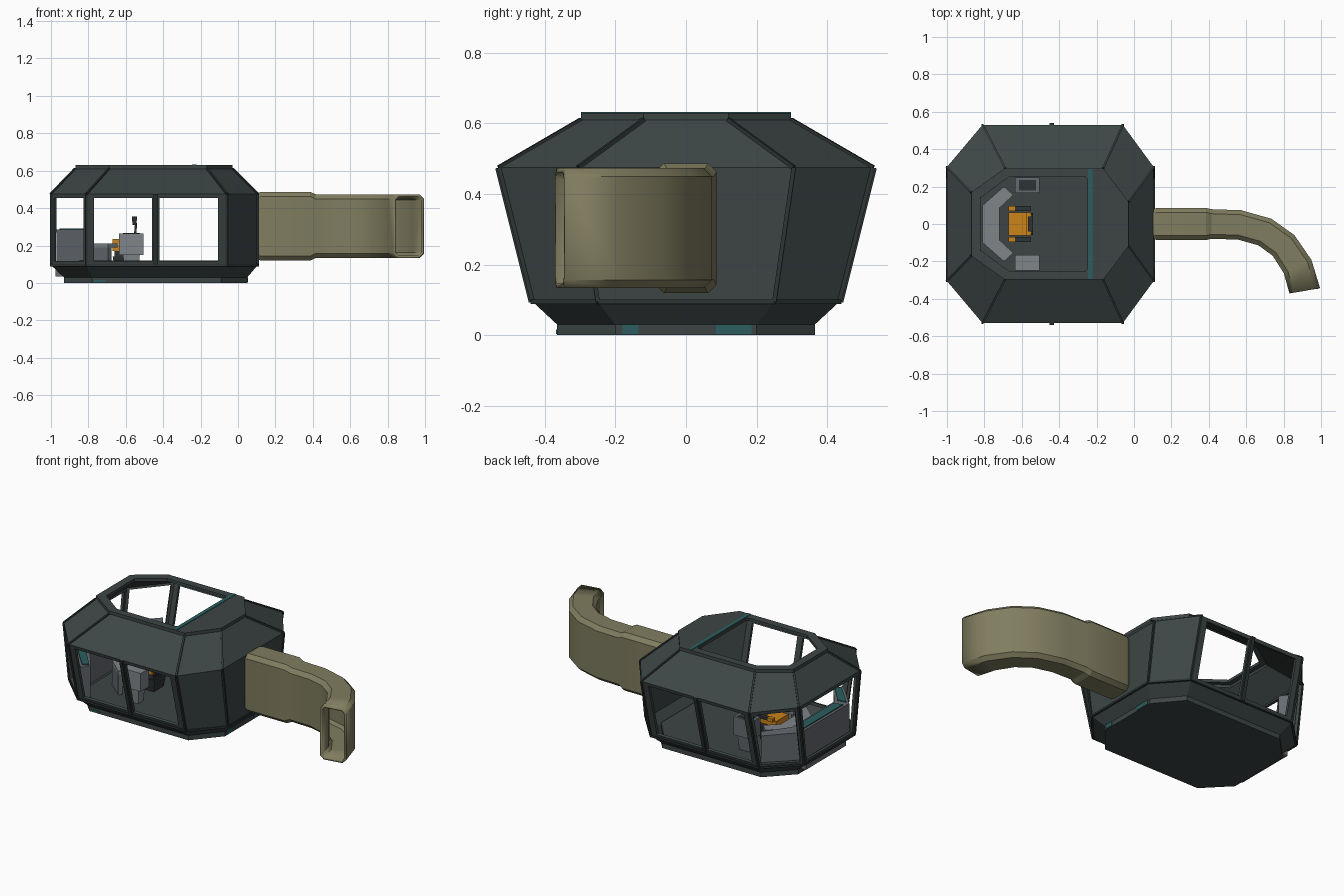
import bpy, bmesh, math
from mathutils import Vector as V

if "Cube" in bpy.data.objects:
    bpy.data.objects.remove(bpy.data.objects["Cube"])

def material(name, c):
    m = bpy.data.materials.new(name)
    m.diffuse_color = (*c, 1)
    m.use_nodes = True
    m.node_tree.nodes["Principled BSDF"].inputs["Base Color"].default_value = m.diffuse_color
    return m

HULL = material("dark hull grey", (.047, .060, .060))
TRIM = material("black grey trim", (.026, .033, .034))
OLIVE = material("olive duct", (.215, .205, .115))
GREY = material("panel grey", (.13, .145, .16))
LIGHT = material("light grey", (.215, .235, .25))
ORANGE = material("seat orange", (.60, .23, .01))
TEAL = material("teal", (.025, .11, .115))

def make(name, verts, faces, mat):
    me = bpy.data.meshes.new(name)
    me.from_pydata([tuple(v) for v in verts], [], faces)
    bm = bmesh.new()
    bm.from_mesh(me)
    bmesh.ops.remove_doubles(bm, verts=bm.verts, dist=1e-4)
    bm.to_mesh(me)
    bm.free()
    me.materials.append(mat)
    o = bpy.data.objects.new(name, me)
    bpy.context.collection.objects.link(o)
    return o

def prism(name, pts, z0, z1, mat, taper=1.0):
    """Extruded outline; taper scales the bottom about its centre."""
    n = len(pts)
    cx, cy = sum(p[0] for p in pts) / n, sum(p[1] for p in pts) / n
    vs = [(cx + (x - cx) * taper, cy + (y - cy) * taper, z0) for x, y in pts]
    vs += [(x, y, z1) for x, y in pts]
    fs = [(i, (i + 1) % n, n + (i + 1) % n, n + i) for i in range(n)]
    fs += [tuple(range(n))[::-1], tuple(range(n, 2 * n))]
    return make(name, vs, fs, mat)

def box(name, x0, x1, y0, y1, z0, z1, mat, taper=1.0):
    return prism(name, [(x0, y0), (x1, y0), (x1, y1), (x0, y1)], z0, z1, mat, taper)

def beam(name, a, b, w, mat):
    a, b = V(a), V(b)
    q = (b - a).to_track_quat('Z', 'Y')
    c = [q @ V((sx * w / 2, sy * w / 2, 0)) for sx, sy in ((-1, -1), (1, -1), (1, 1), (-1, 1))]
    fs = [(i, (i + 1) % 4, 4 + (i + 1) % 4, 4 + i) for i in range(4)] + [(3, 2, 1, 0), (4, 5, 6, 7)]
    return make(name, [a + p for p in c] + [b + p for p in c], fs, mat)

# Cabin hull: stacked octagonal rings, with a middle post on the long sides
MID = -.44
def ring(z, x0, x1, y, yl, yr, xa, xb):
    mid = max(min(MID, xb), xa)
    return [V((*p, z)) for p in ((xa, -y), (mid, -y), (xb, -y), (x1, -yr), (x1, yr),
                                 (xb, y), (mid, y), (xa, y), (x0, yl), (x0, -yl))]

rings = [ring(0, -.93, .05, .365, .21, .20, -.78, -.09),
         ring(.03, -.93, .05, .365, .21, .20, -.78, -.09),
         ring(.095, -1, .105, .435, .25, .25, -.81, -.06),
         ring(.475, -1, .105, .53, .305, .305, -.81, -.06),
         ring(.61, -.87, -.03, .298, .17, .12, -.69, -.165),
         ring(.63, -.87, -.03, .298, .17, .12, -.69, -.165),
         ring(.63, -.82, -.25, .25, .14, .24, -.67, -.26)]
# window margins (u0, u1) for each glazed bay; the other bays are solid
glazed = {0: (.11, .95), 1: (.05, .88), 5: (.12, .95), 6: (.05, .89),
          7: (.08, .92), 8: (.05, .95), 9: (.08, .92)}
verts, faces = [], []
def quad(*p):
    faces.append(tuple(range(len(verts), len(verts) + len(p))))
    verts.extend(p)
for k in range(len(rings) - 1):
    lo, hi = rings[k], rings[k + 1]
    for i in range(10):
        j = (i + 1) % 10
        a, b, c, d = lo[i], lo[j], hi[j], hi[i]
        if k == 2 and i in glazed:
            u0, u1 = glazed[i]
            at = lambda u, v: a.lerp(b, u).lerp(d.lerp(c, u), v)
            o, w = (a, b, c, d), (at(u0, .055), at(u1, .055), at(u1, .945), at(u0, .945))
            for s in range(4):
                t = (s + 1) % 4
                quad(o[s], o[t], w[t], w[s])
        else:
            quad(a, b, c, d)
quad(*rings[0][::-1])
hull = make("cabin_hull", verts, faces, HULL)
m = hull.modifiers.new("thickness", 'SOLIDIFY')
m.thickness, m.offset = .018, -1

# Dark trim along corners and sill
for i in (0, 2, 3, 4, 5, 7, 8, 9):
    for k in (2, 3):
        beam("corner_trim", rings[k][i], rings[k + 1][i], .012, TRIM)
for i in range(10):
    beam("sill_trim", rings[2][i], rings[2][(i + 1) % 10], .012, TRIM)
for s in (1, 6):
    beam("window_post", rings[2][s], rings[3][s], .022, TRIM)

# Teal roof strip and lower light plates
box("roof_strip", -.245, -.222, -.297, .297, .622, .633, TEAL)
for y0, y1 in ((-.18, -.135), (.085, .185)):
    box("base_light", .046, .053, y0, y1, .004, .03, TEAL)
box("base_light_front", -.77, -.71, -.368, -.36, .004, .016, TEAL)
# Interior floor
prism("cabin_floor", [(p.x * .97 - .01, p.y * .97) for p in rings[1]], .03, .06, HULL)

# Dashboard following the nose, with teal screens on top
half = [(-.97, .24), (-.81, .41), (-.775, .36), (-.885, .21)]
n = 4
pts = [(x, y) for x, y in half] + [(x, -y) for x, y in half]
dv = [(x, y, z) for z in (.085, .285) for x, y in pts]
cells = [(0, 1, 2, 3), (5, 4, 7, 6), (4, 0, 3, 7)]
df = []
for c in cells:
    df += [c, tuple(v + 8 for v in c)]
    df += [(c[i], c[(i + 1) % 4], c[(i + 1) % 4] + 8, c[i] + 8) for i in range(4)]
make("dashboard", dv, df, GREY)
prism("dash_screen_mid", [(-.955, -.20), (-.90, -.18), (-.90, .18), (-.955, .20)], .284, .291, TEAL)
prism("dash_screen_side", [(-.95, -.24), (-.82, -.38), (-.79, -.355), (-.895, -.23)], .284, .291, TEAL)
box("nose_bumper", -.975, -.90, -.2, .2, .035, .10, GREY)

# C-shaped desk
outer = [(-.695, -.20), (-.81, -.10), (-.81, .10), (-.695, .20)]
inner = [(-.645, -.155), (-.72, -.085), (-.72, .085), (-.645, .155)]
for i in range(3):
    q = [outer[i], inner[i], inner[i + 1], outer[i + 1]]
    prism("desk_section", q, .19, .212, LIGHT)
    prism("desk_skirt", [outer[i], V(outer[i]).lerp(V(inner[i]), .4), V(outer[i + 1]).lerp(V(inner[i + 1]), .4),
                         outer[i + 1]], .06, .19, GREY, .95)

# Side control boxes
for s, mat in ((-1, LIGHT), (1, GREY)):
    y0, y1 = sorted((s * .165, s * .248))
    box("side_box", -.635, -.505, y0, y1, .15, .265, mat)
    box("side_box_foot", -.615, -.525, y0 + .01, y1 - .01, .06, .15, mat, .8)
box("side_box_panel", -.615, -.525, .18, .235, .263, .268, TRIM)

# Operator seat
box("seat_base", -.67, -.54, -.06, .06, .06, .14, TRIM, .8)
box("seat_cushion", -.67, -.555, -.062, .062, .17, .205, ORANGE)
box("seat_pan", -.66, -.55, -.055, .055, .14, .17, TRIM)
box("seat_back", -.575, -.55, -.062, .062, .2, .262, ORANGE)
box("seat_back_shell", -.55, -.54, -.05, .05, .16, .262, TRIM)
for s in (-1, 1):
    y0, y1 = sorted((s * .07, s * .095))
    box("armrest", -.635, -.55, y0, y1, .215, .232, TRIM)
    box("armrest_pad", -.67, -.635, y0, y1, .212, .234, ORANGE)
beam("headrest_stem", (-.55, 0, .26), (-.545, 0, .32), .012, TRIM)
box("headrest", -.567, -.54, -.04, .04, .31, .355, TRIM, .8)

# Olive duct: chamfered rectangle swept along a path of (x, y, heading, half width, half height)
path = [(.09, 0, 0, .076, .172), (.125, 0, 0, .086, .184), (.385, 0, 0, .086, .184), (.415, 0, -1, .079, .17),
        (.565, -.005, -6, .079, .17), (.70, -.043, -26, .079, .17), (.80, -.115, -46, .08, .17),
        (.875, -.228, -64, .082, .17), (.913, -.357, -80, .083, .17)]
tv, tf = [], []
for x, y, h, w, hz in path:
    h = math.radians(h)
    nx, ny = -math.sin(h), math.cos(h)
    c, zc = .024, .303
    for a, b in ((-w, -hz + c), (-w + c, -hz), (w - c, -hz), (w, -hz + c),
                 (w, hz - c), (w - c, hz), (-w + c, hz), (-w, hz - c)):
        tv.append((x + nx * a, y + ny * a, zc + b))
for k in range(len(path) - 1):
    for i in range(8):
        j = (i + 1) % 8
        tf.append((k * 8 + i, k * 8 + j, k * 8 + 8 + j, k * 8 + 8 + i))
duct = make("duct", tv, tf, OLIVE)
m = duct.modifiers.new("wall", 'SOLIDIFY')
m.thickness, m.offset = .014, -1
bpy.context.view_layer.objects.active = duct
duct.select_set(True)

# Consistent outward normals on closed parts; smooth bend on the duct
for o in bpy.data.objects:
    if o.name not in ("cabin_hull", "dashboard"):
        bm = bmesh.new()
        bm.from_mesh(o.data)
        bmesh.ops.recalc_face_normals(bm, faces=bm.faces)
        bm.to_mesh(o.data)
        bm.free()
bpy.ops.object.shade_smooth_by_angle(angle=math.radians(25))
